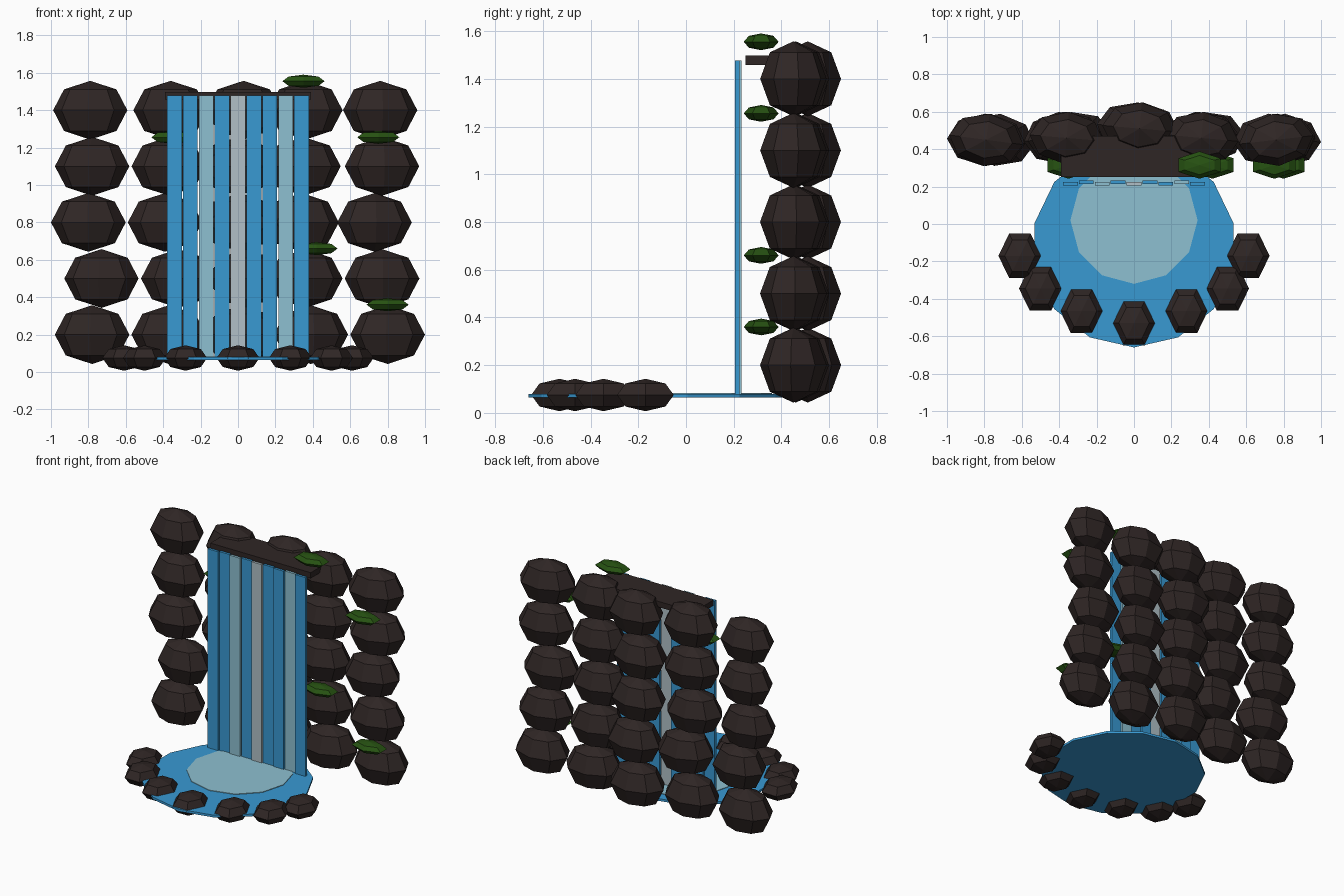
import bpy
import math
import random

random.seed(4)
if "Cube" in bpy.data.objects:
    bpy.data.objects.remove(bpy.data.objects["Cube"], do_unlink=True)


def material(name, rgb):
    m = bpy.data.materials.new(name)
    m.use_nodes = True
    color = (*rgb, 1)
    m.diffuse_color = color
    node = next(n for n in m.node_tree.nodes if n.type == "BSDF_PRINCIPLED")
    node.inputs["Base Color"].default_value = color
    node.inputs["Roughness"].default_value = 0.8
    return m


ROCK = material("dark_rock", (0.028, 0.019, 0.018))
MOSS = material("moss_green", (0.02, 0.085, 0.006))
WATER = material("water_blue", (0.04, 0.32, 0.65))
FOAM = material("pale_foam", (0.27, 0.53, 0.64))
SPRAY = material("white_spray", (0.44, 0.53, 0.57))


def finish(name, mat):
    ob = bpy.context.object
    ob.name = name
    ob.data.materials.append(mat)
    return ob


def lump(name, mat, loc, size, sides, turn=0.0):
    """Faceted squashed sphere."""
    bpy.ops.mesh.primitive_uv_sphere_add(segments=sides, ring_count=4, radius=1,
                                         location=loc, rotation=(0, 0, turn))
    ob = finish(name, mat)
    ob.scale = size
    return ob


def box(name, mat, loc, size):
    bpy.ops.mesh.primitive_cube_add(size=1, location=loc)
    ob = finish(name, mat)
    ob.scale = size
    return ob


def disc(name, mat, loc, radius, depth, sides, turn):
    bpy.ops.mesh.primitive_cylinder_add(vertices=sides, radius=radius, depth=depth,
                                        location=loc, rotation=(0, 0, turn))
    return finish(name, mat)


# Cliff: five columns of stacked boulders, the middle one set further back
columns = {
    "right_outer": (0.45, (-0.78, -0.73, -0.80, -0.78, -0.79)),
    "right_inner": (0.46, (-0.37, -0.32, -0.39, -0.37, -0.36)),
    "middle": (0.51, (0.02, 0.04, 0.01, 0.00, 0.03)),
    "left_inner": (0.46, (0.39, 0.36, 0.34, 0.35, 0.36)),
    "left_outer": (0.45, (0.80, 0.77, 0.73, 0.77, 0.76)),
}
for side, (y, xs) in columns.items():
    for row, x in enumerate(xs):
        lump(f"cliff_rock_{side}_{row}", ROCK, (x, y, 0.2 + 0.3 * row),
             (0.2, 0.14, 0.157), 8, random.uniform(-0.15, 0.15))

# Ledge the water pours over
box("top_ledge", ROCK, (0, 0.36, 1.478), (0.78, 0.22, 0.04))

# Falling water strips, staggered in depth
strips = (WATER, WATER, FOAM, WATER, SPRAY, WATER, WATER, FOAM, WATER)
for i, mat in enumerate(strips):
    box(f"water_strip_{i}", mat, (0.085 * (i - 4), 0.215 + 0.008 * (i % 2), 0.775),
        (0.079, 0.018, 1.405))

# Pool and its foam patch
disc("pool", WATER, (0, -0.115, 0.072), 0.545, 0.016, 14, math.pi / 14 + math.pi / 14)
disc("pool_foam", FOAM, (0, 0.02, 0.081), 0.34, 0.006, 12, 0)

# Stones around the front rim
rim = ((0, -0.53), (0.28, -0.465), (0.5, -0.345), (0.61, -0.17))
for i, (x, y) in enumerate(rim):
    for s in ((1, -1) if x else (1,)):
        lump(f"rim_stone_{i}_{'left' if s > 0 else 'right'}", ROCK,
             (s * x, y, 0.075), (0.137, 0.115, 0.068), 6, math.pi / 2)

# Moss tufts on the cliff
for i, (x, z) in enumerate(((0.35, 1.555), (0.75, 1.255), (0.42, 0.66),
                            (0.8, 0.36), (-0.35, 1.255))):
    lump(f"moss_{i}", MOSS, (x, 0.315, z), (0.13, 0.073, 0.035), 6, 0)
